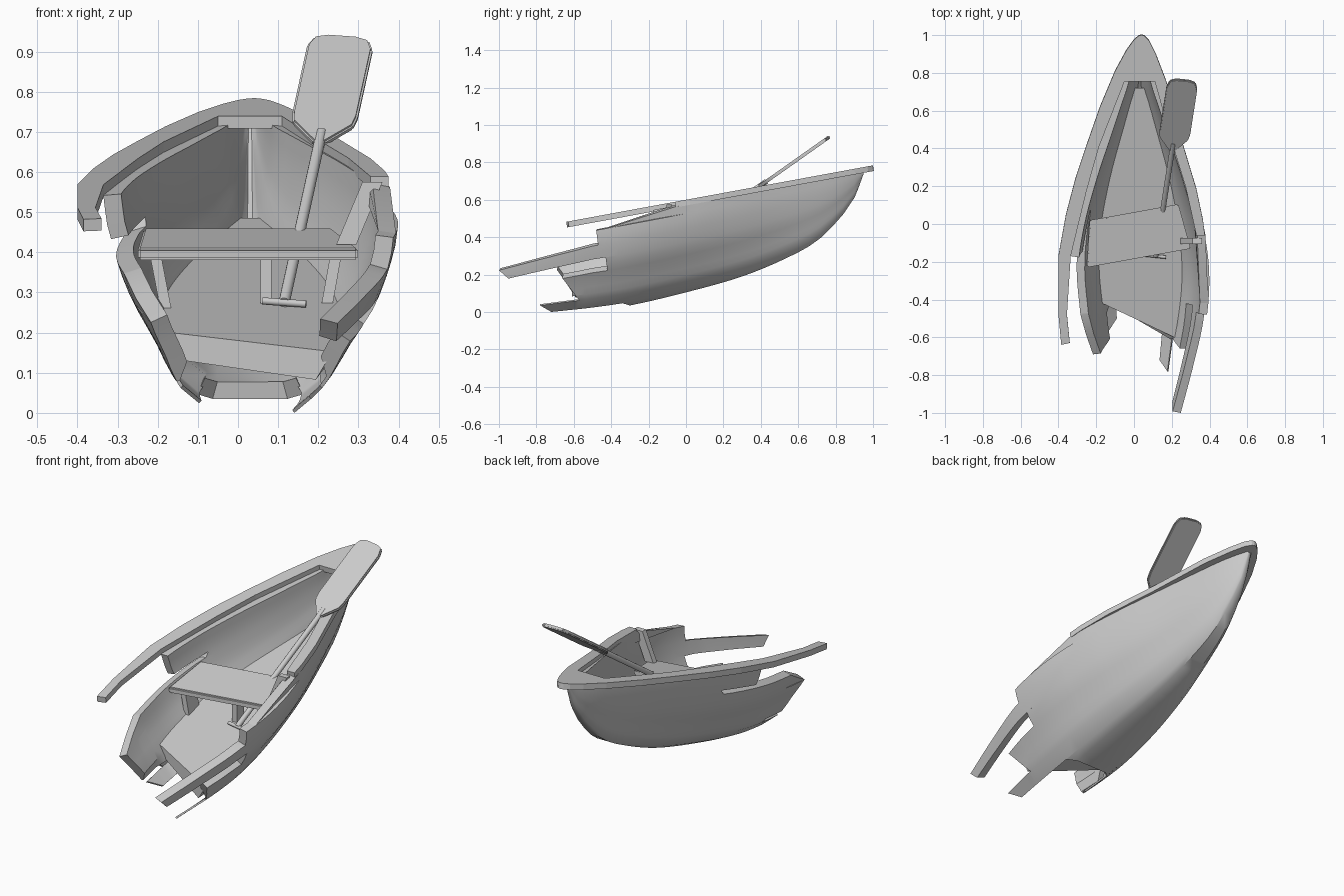
import bpy, bmesh
from mathutils import Vector, Matrix

if "Cube" in bpy.data.objects:
    bpy.data.objects.remove(bpy.data.objects["Cube"])

CX = 0.03  # hull centre line


def curve(pts):
    """Smooth interpolation through (t, value) points."""
    n = len(pts)
    m = []
    for i in range(n):
        a, b = pts[max(i - 1, 0)], pts[min(i + 1, n - 1)]
        m.append((b[1] - a[1]) / (b[0] - a[0]))

    def f(t):
        t = min(max(t, pts[0][0]), pts[-1][0])
        i = next(k for k in range(n - 1) if t <= pts[k + 1][0])
        h = pts[i + 1][0] - pts[i][0]
        s = (t - pts[i][0]) / h
        return ((1 + 2 * s) * (1 - s) ** 2 * pts[i][1] + s * (1 - s) ** 2 * h * m[i]
                + s * s * (3 - 2 * s) * pts[i + 1][1] + s * s * (s - 1) * h * m[i + 1])
    return f


keel = curve([(-1, -.05), (-.75, -.02), (-.5, .005), (-.3, .035), (0, .105), (.3, .19),
              (.53, .285), (.7, .38), (.83, .51), (.9, .61), (.95, .74)])
width = curve([(-1, .23), (-.75, .30), (-.5, .358), (-.25, .372), (0, .337), (.25, .27),
               (.5, .187), (.7, .12), (.85, .065), (.95, .012)])
section = curve([(0, .25), (.04, .36), (.09, .46), (.2, .58), (.34, .69), (.53, .85), (.8, .97), (1, 1)])


def sheer(y):
    return .573 + .184 * y - .13 * max(0, -.5 - y)


def hull_point(side, y, f):
    k = keel(y)
    x = CX + side * width(y) * section(f)
    if side < 0 and f < .73:  # lower left side leans slightly inward
        x += .025 * min(1, max(0, -y / .4)) * min(1, f / .5)
    return (x, y, k + (sheer(y) - k) * f)


def half_at(y, z):
    f = (z - keel(y)) / (sheer(y) - keel(y))
    return width(y) * section(min(max(f, 0), 1))


def smooth_shade(ob, angle):
    bpy.ops.object.select_all(action='DESELECT')
    ob.select_set(True)
    bpy.context.view_layer.objects.active = ob
    bpy.ops.object.shade_smooth_by_angle(angle=angle)


def finish(name, bm, smooth=None):
    me = bpy.data.meshes.new(name)
    bm.to_mesh(me)
    bm.free()
    ob = bpy.data.objects.new(name, me)
    bpy.context.collection.objects.link(ob)
    if smooth:
        smooth_shade(ob, smooth)
    return ob


def prism(name, top, offset, bevel=0, smooth=None):
    """Solid from a top polygon swept by an offset."""
    bm = bmesh.new()
    off = Vector(offset)
    a = [bm.verts.new(p) for p in top]
    b = [bm.verts.new(Vector(p) + off) for p in top]
    bm.faces.new(a)
    bm.faces.new(b[::-1])
    n = len(a)
    for i in range(n):
        bm.faces.new((a[i], b[i], b[(i + 1) % n], a[(i + 1) % n]))
    bmesh.ops.recalc_face_normals(bm, faces=bm.faces)
    if bevel:
        bmesh.ops.bevel(bm, geom=bm.edges[:], offset=bevel, segments=2, affect='EDGES')
    return finish(name, bm, smooth)


def beam(name, p, q, sx, sy):
    """Rectangular bar between two points."""
    c = [(-sx, -sy), (sx, -sy), (sx, sy), (-sx, sy)]
    return prism(name, [Vector(p) + Vector((u / 2, v / 2, 0)) for u, v in c], Vector(q) - Vector(p))


# Broken hull shell: height bands (f0, f1, end y at the bottom, end y at the top)
bands = {
    1: [(0, .04, -.3, -.34), (.04, .14, -.72, -.78), (.14, .2, -.57, -.59), (.2, .43, -.59, -.66),
        (.43, .58, -.42, -.43), (.58, .73, -.95, -1.0), (.73, .9, -.47, -.48), (.9, 1, -.42, -.06)],
    -1: [(0, .04, -.3, -.34), (.04, .14, -.5, -.57), (.14, .18, -.42, -.44), (.18, .55, -.59, -.69),
         (.55, .71, -.69, -.48), (.71, .76, .07, .09), (.76, 1, -.14, -.17)]}
stations = {round(-.96 + .06 * i, 3) for i in range(32)} | {.92, .95}
stations = sorted(stations | {max(b[2], b[3]) for s in bands for b in bands[s]})
bm = bmesh.new()
for side, rows in bands.items():
    for f0, f1, e0, e1 in rows:
        ys = [(e0, e1)] + [(y, y) for y in stations if y > max(e0, e1) + .001]
        n = max(1, round((f1 - f0) / .08))
        for j in range(n):
            u, v = j / n, (j + 1) / n
            fu, fv = f0 + (f1 - f0) * u, f0 + (f1 - f0) * v
            for (a0, a1), (b0, b1) in zip(ys, ys[1:]):
                quad = [hull_point(side, a0 + (a1 - a0) * u, fu), hull_point(side, b0 + (b1 - b0) * u, fu),
                        hull_point(side, b0 + (b1 - b0) * v, fv), hull_point(side, a0 + (a1 - a0) * v, fv)]
                bm.faces.new([bm.verts.new(p) for p in quad[::side]])
ys = [y for y in stations if y >= -.3]
for a, b in zip(ys, ys[1:]):
    bm.faces.new([bm.verts.new(hull_point(s, y, 0)) for s, y in ((-1, a), (-1, b), (1, b), (1, a))])
bmesh.ops.remove_doubles(bm, verts=bm.verts, dist=.0005)
hull = finish("hull", bm)
# Wall gets thinner towards the bow and in the low splinters
group = hull.vertex_groups.new(name="thickness")
for v in hull.data.vertices:
    w = 1 if v.co.y < 0 else min(1, width(v.co.y) / .1)
    if v.co.y < -.35 and v.co.z < .1:
        w = .2
    group.add([v.index], w, 'REPLACE')
solid = hull.modifiers.new("thickness", 'SOLIDIFY')
solid.thickness, solid.offset, solid.vertex_group = .045, -1, "thickness"
bpy.context.view_layer.objects.active = hull
bpy.ops.object.modifier_apply(modifier=solid.name)
smooth_shade(hull, .6)

# Rim with bow deck, longer on the left
outer = [(-.385, -.64), (-.4, -.48), (-.4, -.17), (-.36, .05), (-.31, .24), (-.25, .42), (-.18, .62),
         (-.1, .81), (-.04, .92), (0, .975), (.025, .996), (.04, 1), (.055, .996), (.08, .97), (.115, .9),
         (.17, .757), (.25, .45), (.33, .185), (.365, .02), (.375, -.06)]
inner = [(.33, -.06), (.275, .19), (.195, .45), (.11, .755), (-.05, .755), (-.185, .41), (-.25, .18),
         (-.335, -.17), (-.355, -.48), (-.34, -.63)]
prism("rim", [(x, y, .6 + .184 * y) for x, y in outer + inner], (.0, .004, -.03))

# Floor, snapped off diagonally at the back
bm = bmesh.new()
rings = []
N = 12
for i in range(N + 1):
    t = i / N
    ring = []
    for side, drop in ((-1, 0), (1, 0), (1, .07), (-1, .07)):
        end = -.61 if side > 0 else -.4
        y = end + (.72 - end) * t
        z = .305 + .25 * y - drop
        ring.append(bm.verts.new((CX + side * max(.01, half_at(y, z) - .03), y, z)))
    if rings:
        for k in range(4):
            bm.faces.new((rings[-1][k], rings[-1][(k + 1) % 4], ring[(k + 1) % 4], ring[k]))
    rings.append(ring)
bm.faces.new(rings[0][::-1])
bm.faces.new(rings[-1])
bmesh.ops.recalc_face_normals(bm, faces=bm.faces)
finish("floor", bm, .5)

# Seat board and its supports
prism("seat", [(-.25, -.23, .41), (.3, -.13, .41), (.235, .105, .46), (-.235, .02, .46)],
      (0, 0, -.03), bevel=.006, smooth=.6)
beam("seat_leg_left", (-.205, -.13, .39), (-.18, -.13, .26), .028, .09)
beam("seat_leg_right", (.245, -.08, .4), (.22, -.08, .26), .028, .09)
beam("seat_leg_middle", (.07, -.1, .4), (.07, -.1, .25), .028, .06)
# Broken rib standing against the right side
beam("rib", (.27, -.09, .42), (.335, -.09, .575), .05, .03)

# Oar
grip, tip = Vector((.115, -.17, .275)), Vector((.26, .765, .935))
d = (tip - grip).normalized()
ax = (Vector((1, 0, 0)) - d * d.x).normalized()
az = ax.cross(d)
place = Matrix((ax, d, az)).transposed().to_4x4()
place.translation = grip
L = (tip - grip).length
half = [(.69, .014), (.73, .045), (.77, .076), (.81, .082), (L - .05, .082), (L - .012, .068), (L, .035)]
outline = [(w, t, .009) for t, w in half] + [(-w, t, .009) for t, w in reversed(half)]
blade = prism("oar_blade", outline, (0, 0, -.018), bevel=.005, smooth=.7)
blade.matrix_world = place


def rod(name, p, q, r):
    p, q = Vector(p), Vector(q)
    bm = bmesh.new()
    bmesh.ops.create_cone(bm, cap_ends=True, segments=12, radius1=r, radius2=r, depth=(q - p).length)
    rot = (q - p).to_track_quat('Z', 'Y').to_matrix().to_4x4()
    bmesh.ops.transform(bm, matrix=Matrix.Translation((p + q) / 2) @ rot, verts=bm.verts)
    ob = finish(name, bm, .6)
    ob.matrix_world = place


rod("oar_shaft", (0, 0, 0), (0, .74, 0), .014)
rod("oar_handle", (-.055, 0, 0), (.055, 0, 0), .009)
